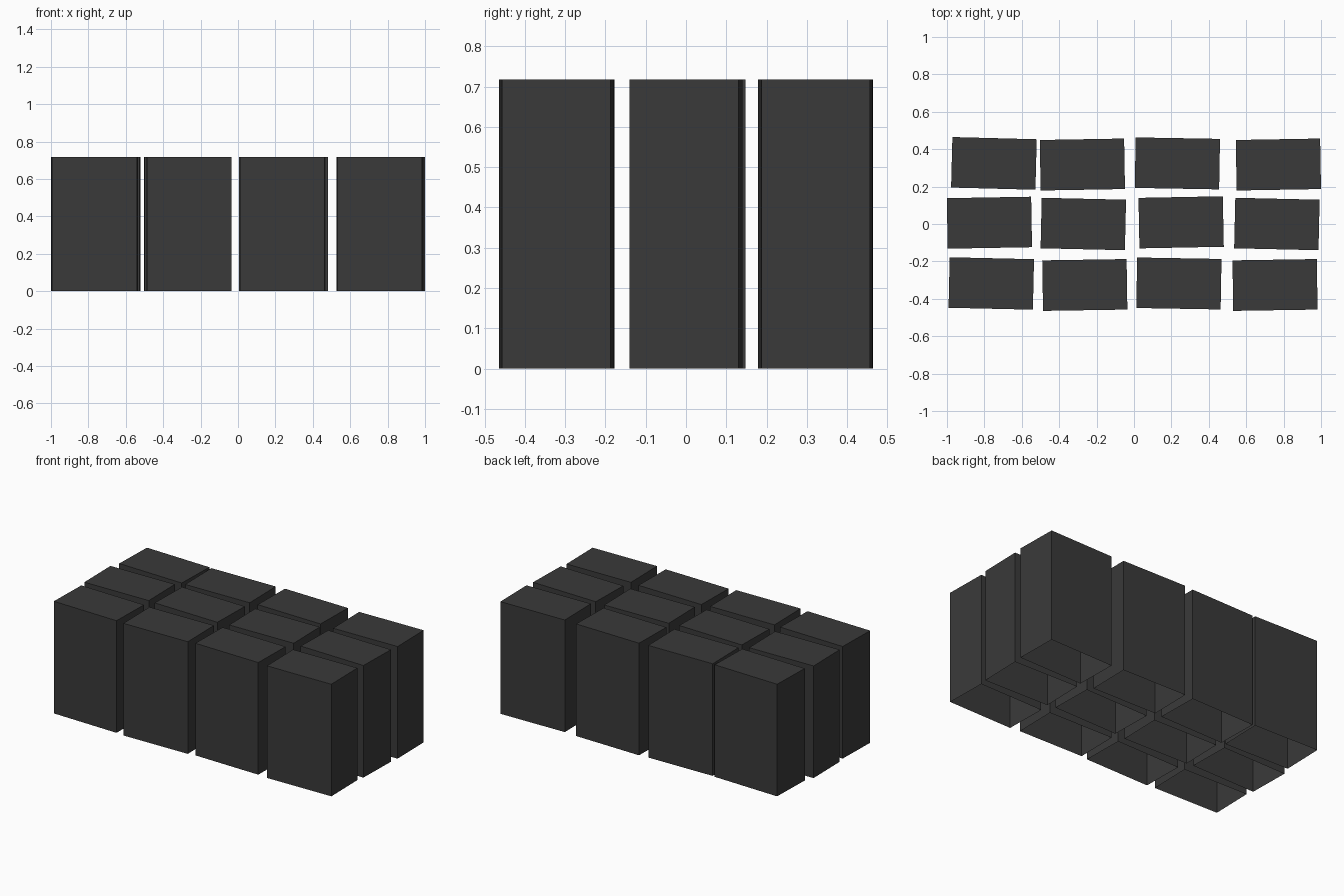
import bpy
import bmesh
from math import radians

old = bpy.data.objects.get("Cube")
if old:
    bpy.data.objects.remove(old, do_unlink=True)

# One charcoal colour for every block
charcoal = bpy.data.materials.new("charcoal")
charcoal.use_nodes = True
charcoal.diffuse_color = (0.042, 0.042, 0.042, 1)
charcoal.node_tree.nodes["Principled BSDF"].inputs["Base Color"].default_value = (0.042, 0.042, 0.042, 1)

WIDTH, DEPTH, HEIGHT = 0.451, 0.27, 0.718


def block(name, x, y, turn):
    """Upright hollow block, open underneath, turned slightly about z."""
    mesh = bpy.data.meshes.new(name)
    bm = bmesh.new()
    bmesh.ops.create_cube(bm, size=1)
    bmesh.ops.scale(bm, vec=(WIDTH, DEPTH, HEIGHT), verts=bm.verts)
    bmesh.ops.translate(bm, vec=(0, 0, HEIGHT / 2), verts=bm.verts)
    bm.normal_update()
    bottom = [f for f in bm.faces if f.normal.z < -0.5]
    bmesh.ops.delete(bm, geom=bottom, context="FACES_ONLY")
    bm.to_mesh(mesh)
    bm.free()
    mesh.materials.append(charcoal)
    ob = bpy.data.objects.new(name, mesh)
    ob.location = (x, y, 0)
    ob.rotation_euler.z = radians(turn)
    bpy.context.collection.objects.link(ob)


# Rows of loosely placed blocks: centre x, centre y, turn in degrees
rows = {
    "front": [(-0.763, -0.318, -1.3), (-0.263, -0.326, 0.9), (0.24, -0.318, -1.0), (0.754, -0.326, 0.9)],
    "middle": [(-0.773, 0.007, 1.0), (-0.271, 0.0, -1.3), (0.252, 0.009, 1.1), (0.764, 0.0, -1.3)],
    "back": [(-0.749, 0.324, -1.5), (-0.276, 0.318, 1.0), (0.232, 0.324, -1.0), (0.772, 0.318, 1.0)],
}
for row, places in rows.items():
    for number, place in enumerate(places, 1):
        block(f"{row}_block_{number}", *place)
